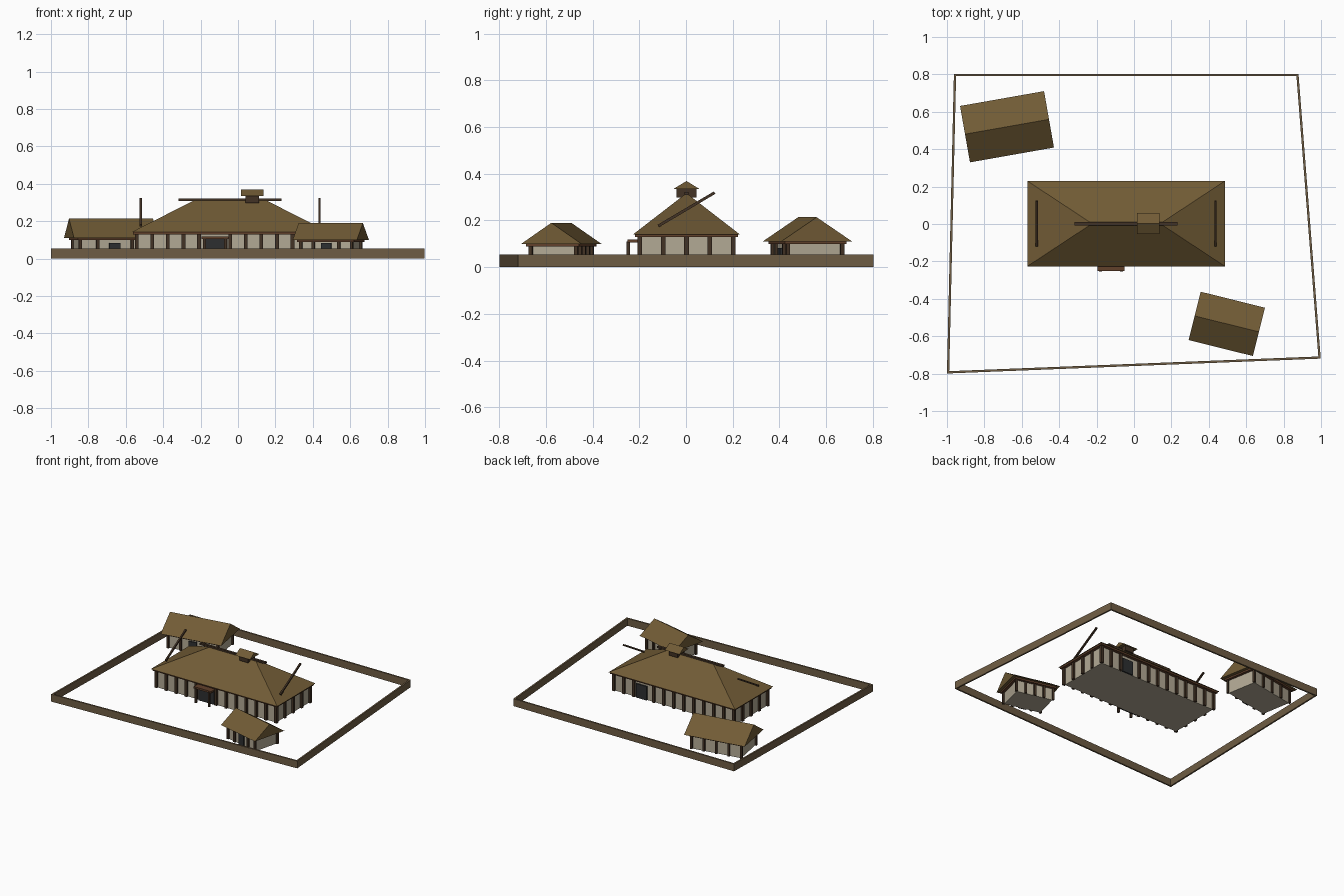
import bpy, bmesh, math
from mathutils import Matrix, Vector

if "Cube" in bpy.data.objects:
    bpy.data.objects.remove(bpy.data.objects["Cube"])

def material(name, rgb):
    m = bpy.data.materials.new(name)
    m.diffuse_color = (*rgb, 1)
    m.use_nodes = True
    m.node_tree.nodes["Principled BSDF"].inputs["Base Color"].default_value = m.diffuse_color
    return m

THATCH = material("thatch", (0.165, 0.105, 0.036))
DAUB = material("daub", (0.45, 0.40, 0.30))
TIMBER = material("dark_timber", (0.055, 0.032, 0.018))
BEAM = material("beam_timber", (0.12, 0.052, 0.024))
DOOR = material("door_dark", (0.026, 0.028, 0.03))
FENCE = material("fence_timber", (0.16, 0.11, 0.058))

def finish(name, bm, mat, frame):
    bmesh.ops.recalc_face_normals(bm, faces=bm.faces)
    me = bpy.data.meshes.new(name)
    bm.to_mesh(me)
    bm.free()
    me.materials.append(mat)
    ob = bpy.data.objects.new(name, me)
    ob.matrix_world = frame
    bpy.context.collection.objects.link(ob)
    return ob

def add_box(bm, lo, hi):
    c = [(a + b) / 2 for a, b in zip(lo, hi)]
    s = [b - a for a, b in zip(lo, hi)]
    bmesh.ops.create_cube(bm, size=1, matrix=Matrix.Translation(c) @ Matrix.Diagonal((*s, 1)))

def box(name, lo, hi, mat, frame=Matrix()):
    bm = bmesh.new()
    add_box(bm, lo, hi)
    return finish(name, bm, mat, frame)

def roof(name, hx, hy, z0, ridge, z1, frame):
    # closed hip roof; a ridge as long as the eaves makes it a gable
    bm = bmesh.new()
    a, b, c, d = [bm.verts.new((x * hx, y * hy, z0)) for x, y in ((-1, -1), (1, -1), (1, 1), (-1, 1))]
    l, r = [bm.verts.new((x, 0, z1)) for x in (-ridge, ridge)]
    for f in ((a, b, c, d), (a, b, r, l), (c, d, l, r), (d, a, l), (b, c, r)):
        bm.faces.new(f)
    return finish(name, bm, THATCH, frame)

def building(name, frame, wx, wy, rx, ry, z_eave, ridge, z_ridge, nx, ny, pw, doors):
    # doors: (centre x, side, width, height)
    zp = z_eave - 0.012
    box(name + "_walls", (-wx + .004, -wy + .004, 0), (wx - .004, wy - .004, zp), DAUB, frame)
    box(name + "_wall_plate", (-wx - pw, -wy - pw, zp), (wx + pw, wy + pw, z_eave), BEAM, frame)
    roof(name + "_roof", rx, ry, z_eave, ridge, z_ridge, frame)
    for i, (dx, side, w, h) in enumerate(doors):
        y = side * wy
        box(f"{name}_door_{i + 1}", (dx - w / 2, y - .006, 0), (dx + w / 2, y + .006, h), DOOR, frame)
    # wall posts, left out where a door stands
    spots = []
    for k in range(nx + 1):
        x = -wx + 2 * wx * k / nx
        for s in (-1, 1):
            if not any(d[1] == s and abs(x - d[0]) < d[2] / 2 for d in doors):
                spots.append((x, s * wy))
    for k in range(1, ny):
        spots += [(s * wx, -wy + 2 * wy * k / ny) for s in (-1, 1)]
    bm = bmesh.new()
    h = pw / 2
    for x, y in spots:
        add_box(bm, (x - h, y - h, 0), (x + h, y + h, zp))
    finish(name + "_posts", bm, TIMBER, frame)

# main hall
hall = placed = None
def placed(x, y, deg=0):
    return Matrix.Translation((x, y, 0)) @ Matrix.Rotation(math.radians(deg), 4, 'Z')

hall = placed(-0.042, 0.002)
building("hall", hall, .50, .20, .528, .228, .141, .182, .317, 12, 4, .02,
         [(-.079, -1, .13, .112), (.27, 1, .09, .105)])

# ridge pole and leaning gable poles
box("ridge_pole", (-.275, -.009, .309), (.275, .009, .322), TIMBER, hall)
for side, x in (("left", -.478), ("right", .478)):
    tilt = Matrix.Translation((x, 0, .248)) @ Matrix.Rotation(math.atan2(.142, .24), 4, 'X')
    box(side + "_leaning_pole", (-.006, -.14, -.006), (.006, .14, .006), TIMBER, hall @ tilt)

# smoke vent
vent = placed(.076, .002)
box("vent_box", (-.035, -.042, .298), (.035, .042, .338), TIMBER, vent)
roof("vent_roof", .061, .056, .335, .061, .369, vent)

# porch
porch = placed(-.123, 0)
box("porch_canopy", (-.072, -.25, .105), (.072, -.2, .119), BEAM, porch)
for side, x in (("left", -.056), ("right", .056)):
    box(side + "_porch_post", (x - .007, -.254, 0), (x + .007, -.24, .11), TIMBER, porch)

# outbuildings
building("back_outbuilding", placed(-.679, .52, 10), .188, .118, .228, .153, .111, .228, .214,
         4, 1, .016, [(0, -1, .06, .083)])
building("front_outbuilding", placed(.496, -.534, -14), .14, .10, .177, .133, .1, .177, .19,
         4, 1, .016, [(0, -1, .055, .083)])

# enclosure fence
corners = [Vector(c) for c in ((-.994, -.793), (.992, -.714), (.874, .797), (-.957, .797))]
for i, side in enumerate(("front", "right", "back", "left")):
    p, q = corners[i], corners[(i + 1) % 4]
    d = q - p
    h = d.length / 2 + .005
    mid = (p + q) / 2
    box(side + "_fence", (-h, -.006, 0), (h, .006, .055), FENCE,
        placed(mid.x, mid.y, math.degrees(math.atan2(d.y, d.x))))
